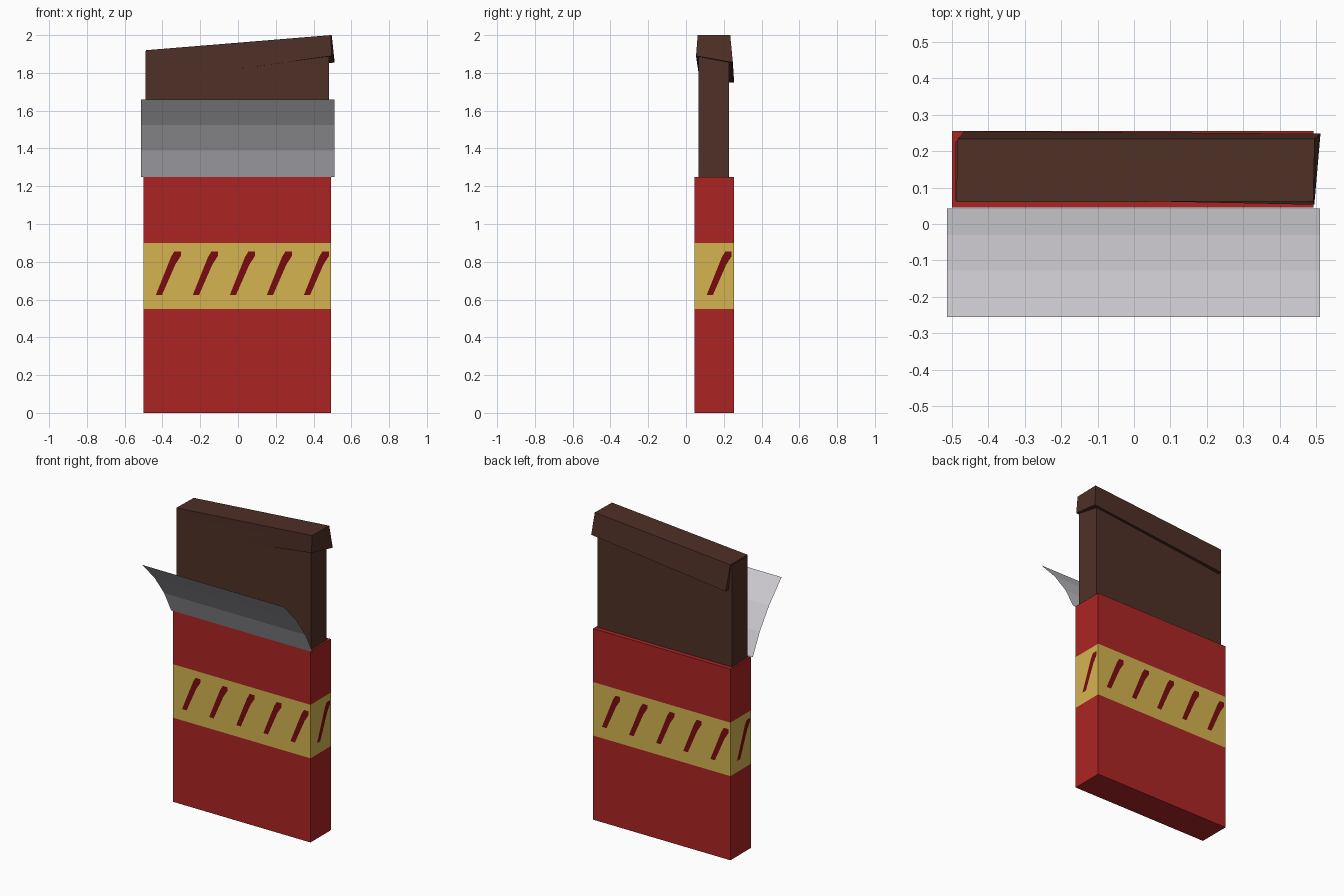
import bpy, bmesh

if "Cube" in bpy.data.objects:
    bpy.data.objects.remove(bpy.data.objects["Cube"])


def srgb(r, g, b):
    f = lambda c: c / 12.92 if c <= 0.04045 else ((c + 0.055) / 1.055) ** 2.4
    return (f(r / 255), f(g / 255), f(b / 255), 1)


def material(name, rgb):
    m = bpy.data.materials.new(name)
    m.diffuse_color = srgb(*rgb)
    m.use_nodes = True
    m.node_tree.nodes["Principled BSDF"].inputs["Base Color"].default_value = m.diffuse_color
    return m


RED = material("wrapper red", (172, 36, 36))
GOLD = material("band gold", (212, 180, 80))
DARK_RED = material("stripe dark red", (122, 11, 17))
CHOCOLATE = material("chocolate brown", (79, 48, 38))
FOIL = material("foil silver", (204, 202, 208))


def finish(name, bm, *mats, solid=True):
    if solid:
        bmesh.ops.recalc_face_normals(bm, faces=bm.faces)
    me = bpy.data.meshes.new(name)
    bm.to_mesh(me)
    bm.free()
    for m in mats:
        me.materials.append(m)
    ob = bpy.data.objects.new(name, me)
    bpy.context.collection.objects.link(ob)
    return ob


def hexahedron(bottom, top):
    """Closed block from four bottom and four top corners."""
    bm = bmesh.new()
    b = [bm.verts.new(p) for p in bottom]
    t = [bm.verts.new(p) for p in top]
    bm.faces.new(b[::-1])
    bm.faces.new(t)
    for i in range(4):
        j = (i + 1) % 4
        bm.faces.new((b[i], b[j], t[j], t[i]))
    return bm


def rect(x0, x1, y0, y1, zl, zr):
    return [(x0, y0, zl), (x1, y0, zr), (x1, y1, zr), (x0, y1, zl)]


# Paper wrapper with a gold band cut around it
X0, X1, Y0, Y1 = -0.50, 0.493, 0.045, 0.255
bm = hexahedron(rect(X0, X1, Y0, Y1, 0, 0), rect(X0, X1, Y0, Y1, 1.25, 1.25))
for z in (0.55, 0.90):
    bmesh.ops.bisect_plane(bm, geom=bm.verts[:] + bm.edges[:] + bm.faces[:],
                           plane_co=(0, 0, z), plane_no=(0, 0, 1))
for f in bm.faces:
    f.material_index = int(0.55 < f.calc_center_median().z < 0.90)
finish("wrapper", bm, RED, GOLD)

# Slanted stripes on all four sides of the band
STROKE = [(0.065, 0.625), (0.098, 0.625), (0.168, 0.785), (0.197, 0.83),
          (0.197, 0.855), (0.163, 0.855), (0.145, 0.825)]
E = 0.002
SIDES = {  # start corner, direction along the side, number of stripes
    "front": ((X0, Y0 - E), (1, 0), 5),
    "right": ((X1 + E, Y0), (0, 1), 1),
    "back": ((X1, Y1 + E), (-1, 0), 5),
    "left": ((X0 - E, Y1), (0, -1), 1),
}
for side, ((cx, cy), (dx, dy), count) in SIDES.items():
    bm = bmesh.new()
    for i in range(count):
        bm.faces.new([bm.verts.new((cx + dx * (u + 0.196 * i),
                                    cy + dy * (u + 0.196 * i), v))
                      for u, v in STROKE])
    finish(side + "_stripes", bm, DARK_RED, solid=False)

# Chocolate bar with a sloping top
finish("chocolate_bar",
       hexahedron(rect(-0.49, 0.482, 0.065, 0.227, 1.2, 1.2),
                  rect(-0.49, 0.482, 0.065, 0.227, 1.915, 1.99)), CHOCOLATE)

# Skewed cap on top of the bar, overhanging at the back and right
finish("chocolate_cap",
       hexahedron([(-0.475, 0.073, 1.755), (0.495, 0.053, 1.89),
                   (0.512, 0.248, 1.855), (-0.465, 0.255, 1.748)],
                  [(-0.488, 0.06, 1.92), (0.492, 0.062, 2.0),
                   (0.496, 0.234, 2.0), (-0.484, 0.234, 1.92)]), CHOCOLATE)

# Foil flap curling forward, a flat-faced sheet
bm = bmesh.new()
rows = [[bm.verts.new((x, y, z)) for x in (-0.513, 0.51)]
        for y, z in [(0.042, 1.25), (-0.03, 1.39), (-0.127, 1.525), (-0.255, 1.66)]]
for a, b in zip(rows, rows[1:]):
    bm.faces.new((a[0], a[1], b[1], b[0]))
finish("foil_flap", bm, FOIL, solid=False)
